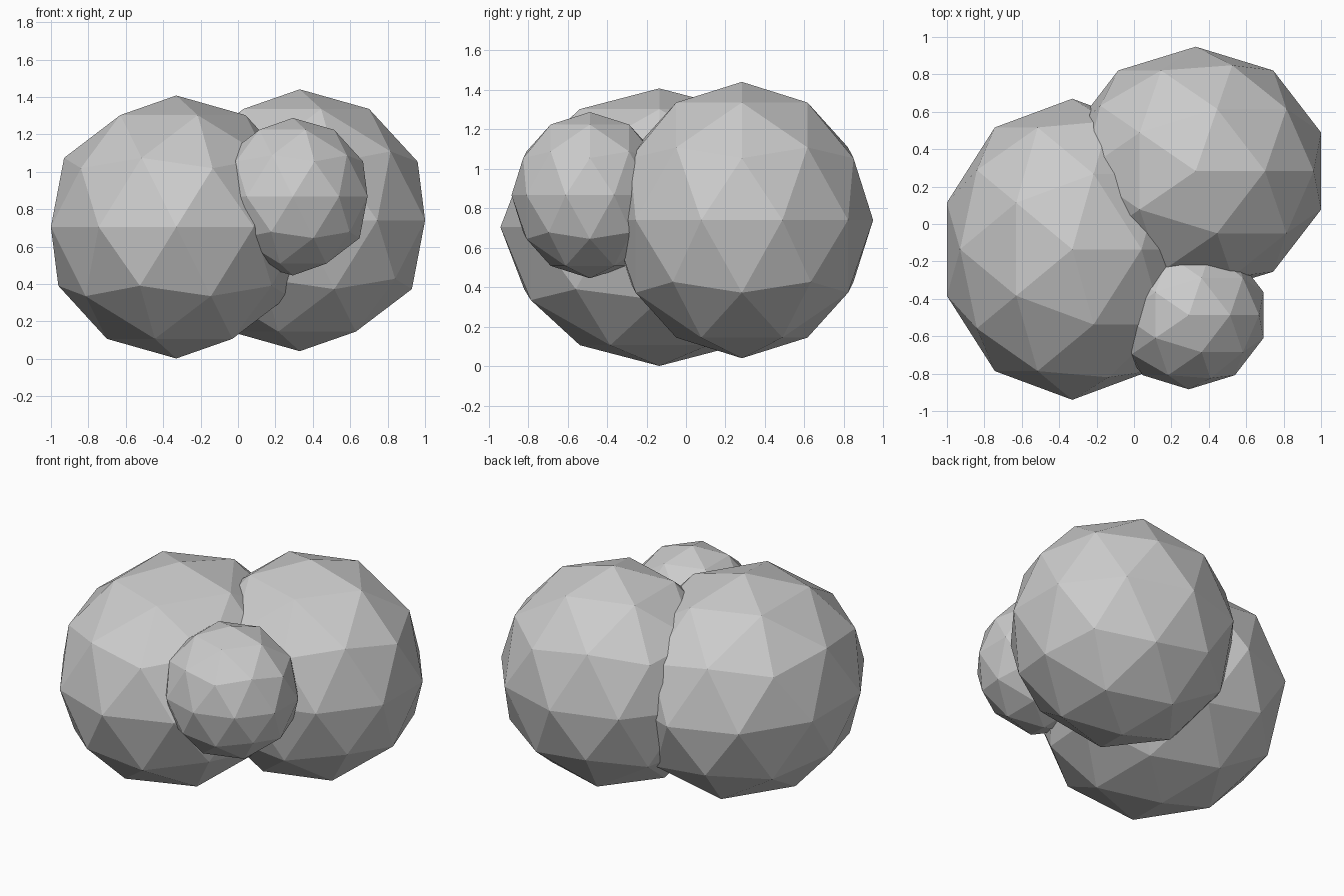
import bpy

if "Cube" in bpy.data.objects:
    bpy.data.objects.remove(bpy.data.objects["Cube"])


def blob(name, center, radii):
    # Flat-shaded 80-face icosphere stretched into an ellipsoid
    bpy.ops.mesh.primitive_ico_sphere_add(subdivisions=2, radius=1, location=center)
    obj = bpy.context.object
    obj.name = name
    obj.scale = radii
    bpy.ops.object.transform_apply(location=False, rotation=False, scale=True)
    return obj


# Two large overlapping lobes
blob("left_lobe", (-0.33, -0.135, 0.705), (0.705, 0.805, 0.703))
blob("right_lobe", (0.33, 0.283, 0.741), (0.705, 0.665, 0.70))

# Small lobe nestled in front
blob("small_front_lobe", (0.293, -0.487, 0.867), (0.42, 0.397, 0.421))
